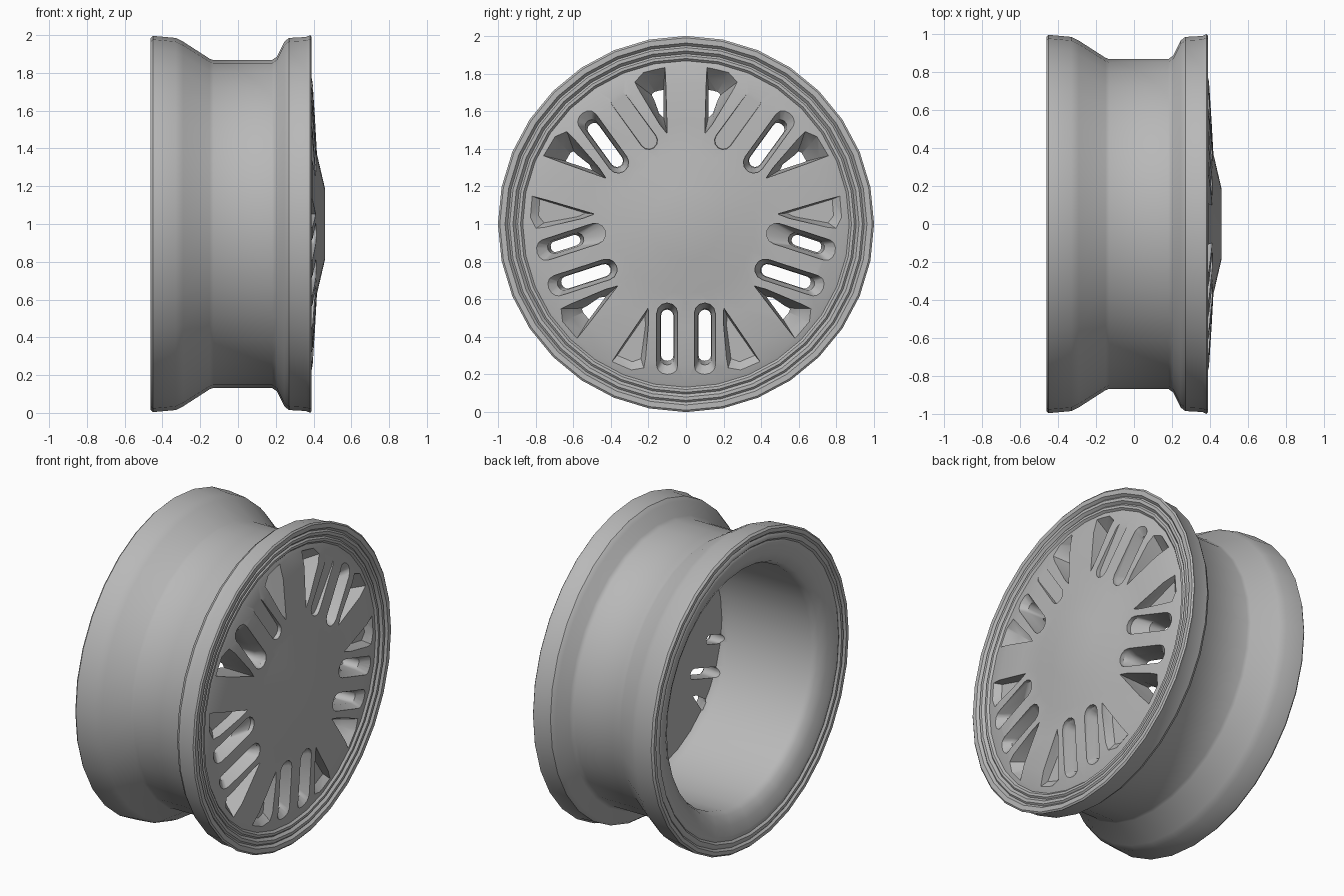
import bpy, bmesh, math
from mathutils import Matrix, Vector

if "Cube" in bpy.data.objects:
    bpy.data.objects.remove(bpy.data.objects["Cube"])

SIDES = 32
CENTRE = Vector((0, 0, 1))

grey = bpy.data.materials.new("rim_grey")
grey.diffuse_color = (0.48, 0.48, 0.48, 1)
grey.use_nodes = True
grey.node_tree.nodes["Principled BSDF"].inputs["Base Color"].default_value = grey.diffuse_color


def finish(bm, name):
    bmesh.ops.recalc_face_normals(bm, faces=bm.faces[:])
    mesh = bpy.data.meshes.new(name)
    bm.to_mesh(mesh)
    bm.free()
    ob = bpy.data.objects.new(name, mesh)
    bpy.context.collection.objects.link(ob)
    return ob


# Rim, barrel and face as one turned profile (x, radius)
profile = [
    (0.46, 0), (0.46, 0.19), (0.418, 0.37), (0.408, 0.55), (0.395, 0.75), (0.372, 0.85),
    (0.366, 0.868), (0.378, 0.88), (0.378, 0.895), (0.369, 0.905), (0.384, 0.92),
    (0.384, 0.938), (0.375, 0.948), (0.39, 0.962), (0.39, 0.99), (0.382, 1.0),
    (0.36, 0.99), (0.27, 0.985), (0.245, 0.965), (0.205, 0.885), (0.18, 0.868),
    (-0.13, 0.868), (-0.15, 0.875), (-0.29, 0.965), (-0.33, 0.985), (-0.45, 0.996),
    (-0.462, 0.985), (-0.462, 0.962), (-0.45, 0.95), (-0.458, 0.938), (-0.458, 0.92),
    (-0.446, 0.908), (-0.452, 0.895), (-0.45, 0.88), (-0.43, 0.82), (-0.40, 0.765),
    (-0.36, 0.745), (0.21, 0.745), (0.25, 0.72), (0.25, 0)]
bm = bmesh.new()
vs = [bm.verts.new((x, 0, 1 + r)) for x, r in profile]
edges = [bm.edges.new(p) for p in zip(vs, vs[1:])]
bmesh.ops.spin(bm, geom=vs + edges, cent=CENTRE, axis=(1, 0, 0),
               angle=2 * math.pi, steps=SIDES, use_merge=False)
bmesh.ops.remove_doubles(bm, verts=bm.verts[:], dist=0.0005)
wheel = finish(bm, "wheel_rim")
wheel.data.materials.append(grey)

# Cutters: stacked outlines, placed at an angle and mirrored left to right
cut = bmesh.new()


def loft(layers, angle, side):
    a = math.radians(angle)
    rings = []
    for x, pts in layers:
        rings.append([cut.verts.new((x, side * (u * math.cos(a) - v * math.sin(a)),
                                     1 + u * math.sin(a) + v * math.cos(a))) for u, v in pts])
    n = len(rings[0])
    cut.faces.new(rings[0])
    cut.faces.new(rings[-1][::-1])
    for lo, hi in zip(rings, rings[1:]):
        for i in range(n):
            j = (i + 1) % n
            cut.faces.new((lo[i], lo[j], hi[j], hi[i]))


def stadium(u0, u1, v, w):
    pts = []
    for c, start in ((u1 - w, -90), (u0 + w, 90)):
        for k in range(7):
            t = math.radians(start + 30 * k)
            pts.append((c + w * math.cos(t), v + w * math.sin(t)))
    return pts


def slot(angle, v, side, kind):
    top = stadium(0.42, 0.81, v, 0.056)
    if kind == "open":
        layers = [(0.5, top), (0.388, top), (0.35, stadium(0.45, 0.75, v, 0.036)),
                  (0.15, stadium(0.46, 0.715, v, 0.03))]
    elif kind == "part":
        layers = [(0.5, top), (0.388, top), (0.34, stadium(0.54, 0.74, v, 0.036)),
                  (0.15, stadium(0.58, 0.71, v, 0.02))]
    else:
        layers = [(0.5, top), (0.388, stadium(0.43, 0.79, v, 0.045))]
    loft(layers, angle, side)


def pocket(angle, sign, side, kind):
    top = [(0.48, 0.10), (0.85, 0.11), (0.82, 0.235), (0.76, 0.28), (0.53, 0.14)]
    low = [(0.57, 0.12), (0.71, 0.12), (0.70, 0.165), (0.68, 0.175), (0.59, 0.142)]
    mid = [((a + c) / 2, (b + d) / 2) for (a, b), (c, d) in zip(top, low)]
    flip = lambda pts: [(u, sign * v) for u, v in pts]
    if kind == "open":
        layers = [(0.5, flip(top)), (0.395, flip(top)), (0.31, flip(mid)),
                  (0.24, flip(low)), (0.15, flip(low))]
    else:
        layers = [(0.5, flip(top)), (0.395, flip(top)), (0.345, flip(mid))]
    loft(layers, angle, side)


for side in (1, -1):
    # paired slots
    for angle, v, kind in ((270, 0.1, "open"), (-18, -0.1, "open"), (-18, 0.1, "part"),
                           (54, -0.1, "open"), (54, 0.1, "closed")):
        slot(angle, v, side, kind)
    # scoops beside the broad spokes
    for angle, sign, kind in ((90, -1, "open"), (18, 1, "open"), (18, -1, "closed"),
                              (-54, 1, "open"), (-54, -1, "closed")):
        pocket(angle, sign, side, kind)

bmesh.ops.triangulate(cut, faces=cut.faces[:])
cutter = finish(cut, "spoke_cutter")
cutter.hide_render = True

# Cut the openings, then smooth
mod = wheel.modifiers.new("openings", 'BOOLEAN')
mod.operation = 'DIFFERENCE'
mod.solver = 'EXACT'
mod.object = cutter
bpy.ops.object.select_all(action='DESELECT')
wheel.select_set(True)
bpy.context.view_layer.objects.active = wheel
bpy.ops.object.modifier_apply(modifier=mod.name)
bpy.data.objects.remove(cutter)
bpy.ops.object.shade_smooth_by_angle(angle=math.radians(35))
